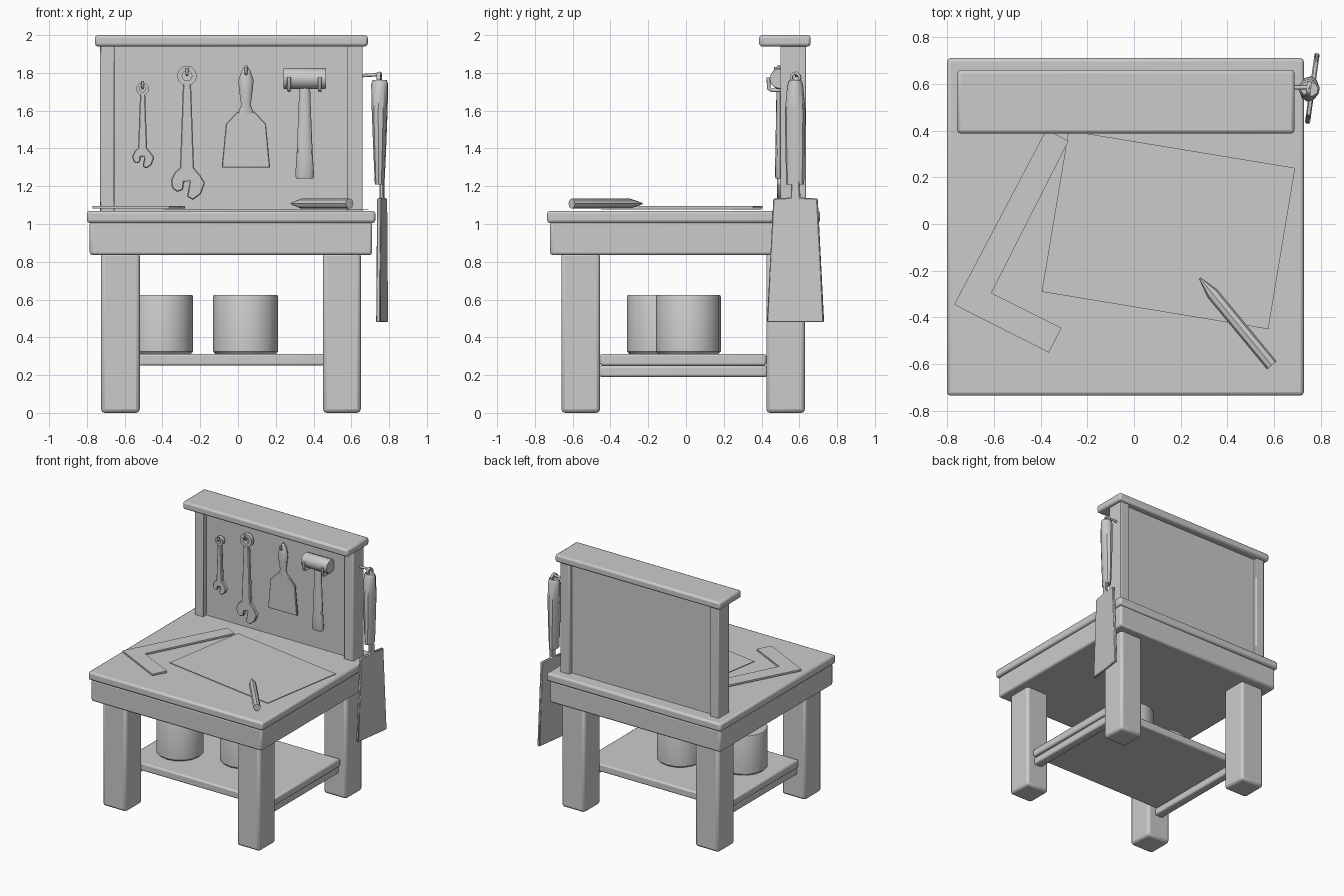
import bpy, bmesh, math
from math import radians, cos, sin, pi

if "Cube" in bpy.data.objects:
    bpy.data.objects.remove(bpy.data.objects["Cube"])


def finish(name, bm, loc=(0, 0, 0), rot=(0, 0, 0), bevel=0, segs=2, smooth=True):
    bmesh.ops.recalc_face_normals(bm, faces=bm.faces)
    me = bpy.data.meshes.new(name)
    bm.to_mesh(me)
    bm.free()
    ob = bpy.data.objects.new(name, me)
    bpy.context.collection.objects.link(ob)
    ob.location, ob.rotation_euler = loc, rot
    if bevel:
        m = ob.modifiers.new("bevel", 'BEVEL')
        m.width, m.segments, m.limit_method = bevel, segs, 'ANGLE'
        m.angle_limit = radians(40)
    if smooth:
        bpy.ops.object.select_all(action='DESELECT')
        ob.select_set(True)
        bpy.context.view_layer.objects.active = ob
        bpy.ops.object.shade_smooth_by_angle(angle=radians(35))
    return ob


def box(name, x, y, z, bevel=0.012):
    bm = bmesh.new()
    bmesh.ops.create_cube(bm, size=1)
    for v in bm.verts:
        for i, (a, b) in enumerate((x, y, z)):
            v.co[i] = (a + b) / 2 + v.co[i] * (b - a)
    return finish(name, bm, bevel=bevel)


def plate(name, pts, thick, loc=(0, 0, 0), rot=(0, 0, 0), bevel=0):
    """Outline in local XY, extruded evenly about local Z."""
    bm = bmesh.new()
    f = bm.faces.new([bm.verts.new((x, y, -thick / 2)) for x, y in pts])
    r = bmesh.ops.extrude_face_region(bm, geom=[f])
    for v in r['geom']:
        if isinstance(v, bmesh.types.BMVert):
            v.co.z += thick
    return finish(name, bm, loc, rot, bevel, 1)


def loft(name, sections, loc=(0, 0, 0), rot=(0, 0, 0), n=12):
    """Elliptical sections (z, rx, ry) joined along local Z."""
    bm = bmesh.new()
    rings = [[bm.verts.new((rx * cos(2 * pi * i / n), ry * sin(2 * pi * i / n), z))
              for i in range(n)] for z, rx, ry in sections]
    for a, b in zip(rings, rings[1:]):
        for i in range(n):
            j = (i + 1) % n
            bm.faces.new((a[i], a[j], b[j], b[i]))
    bm.faces.new(rings[0])
    bm.faces.new(rings[-1])
    return finish(name, bm, loc, rot)


def ring(name, loc, outer, inner, thick, n=12):
    """Flat ring facing the front."""
    bm = bmesh.new()
    loops = [[bm.verts.new((r * cos(2 * pi * i / n), y, r * sin(2 * pi * i / n)))
              for i in range(n)] for r, y in
             ((outer, -thick / 2), (outer, thick / 2), (inner, thick / 2), (inner, -thick / 2))]
    for k in range(4):
        a, b = loops[k], loops[(k + 1) % 4]
        for i in range(n):
            j = (i + 1) % n
            bm.faces.new((a[i], a[j], b[j], b[i]))
    return finish(name, bm, loc)


def wire(name, pts, r=0.008):
    cu = bpy.data.curves.new(name, 'CURVE')
    cu.dimensions, cu.bevel_depth, cu.bevel_resolution, cu.use_fill_caps = '3D', r, 2, True
    s = cu.splines.new('POLY')
    s.points.add(len(pts) - 1)
    for p, c in zip(s.points, pts):
        p.co = (*c, 1)
    ob = bpy.data.objects.new(name, cu)
    bpy.context.collection.objects.link(ob)


def hook(x, z, y=0.475):
    wire("tool_hook", [(x, 0.55, z), (x, y + 0.01, z), (x, y, z + 0.008), (x, y, z + 0.035)])


# Table top and apron
box("table_top", (-0.80, 0.727), (-0.735, 0.71), (1.005, 1.07), 0.015)
box("apron", (-0.785, 0.71), (-0.72, 0.695), (0.835, 1.01), 0.015)

# Legs and side rails
for x in ((-0.725, -0.52), (0.45, 0.65)):
    for y in ((-0.66, -0.455), (0.425, 0.63)):
        box("leg", x, y, (0, 0.85), 0.02)
    c = (x[0] + x[1]) / 2
    box("shelf_rail", (c - 0.035, c + 0.035), (-0.46, 0.43), (0.19, 0.25))
box("lower_shelf", (-0.67, 0.60), (-0.455, 0.425), (0.25, 0.312))

# Cans on the shelf
for x, y in ((-0.41, -0.14), (0.04, 0.012)):
    loft("can", [(0.312, 0.16, 0.16), (0.325, 0.172, 0.172),
                 (0.615, 0.172, 0.172), (0.625, 0.168, 0.168)], (x, y, 0), n=16)

# Back board
box("back_panel", (-0.67, 0.60), (0.54, 0.605), (1.06, 1.95), 0)
for x in ((-0.73, -0.655), (0.577, 0.66)):
    box("back_post", x, (0.50, 0.635), (1.06, 1.95), 0.006)
box("top_cap", (-0.757, 0.687), (0.387, 0.66), (1.94, 2.0), 0.015)

# Wrenches
FRONT = (radians(90), 0, 0)
WRENCH = [(-4, -8), (-7, -92), (-12, -96), (-16, -104), (-15, -112), (-10, -116), (-4, -114),
          (-3, -106), (3, -105), (0, -121), (6, -124), (14, -118), (18, -107), (13, -99),
          (7, -92), (4, -8)]
for x, z, s in ((-0.505, 1.715, 0.0034), (-0.27, 1.785, 0.0053)):
    plate("wrench", [(a * s, b * s) for a, b in WRENCH], 0.03, (x, 0.497, z), FRONT, 0.005)
    ring("wrench_ring", (x, 0.497, z), 10 * s, 5 * s, 0.028)
    hook(x, z + 0.006)

# Flat scraper with shaped handle
plate("scraper_blade", [(-0.128, 1.298), (0.128, 1.298), (0.106, 1.53), (0.045, 1.595),
                        (-0.045, 1.595), (-0.106, 1.53)], 0.018, (0.042, 0.505, 0), FRONT, 0.004)
loft("scraper_handle", [(1.58, 0.045, 0.014), (1.63, 0.025, 0.018), (1.70, 0.035, 0.024),
                        (1.76, 0.041, 0.026), (1.81, 0.024, 0.02), (1.84, 0.006, 0.01)],
     (0.042, 0.505, 0))
hook(0.042, 1.795)

# Mallet
loft("mallet_head", [(-0.112, 0.052, 0.052), (-0.105, 0.056, 0.05), (0.105, 0.056, 0.05),
                     (0.112, 0.052, 0.052)], (0.353, 0.495, 1.77), (0, radians(90), 0), 12)
loft("mallet_handle", [(1.24, 0.044, 0.022), (1.255, 0.05, 0.026), (1.38, 0.042, 0.024),
                       (1.6, 0.033, 0.02), (1.74, 0.028, 0.018)], (0.353, 0.497, 0))
for x in (0.27, 0.433):
    wire("mallet_hook", [(x, 0.55, 1.708), (x, 0.455, 1.708), (x, 0.438, 1.718),
                         (x, 0.436, 1.775)], 0.010)

# Large side scraper hanging on a peg
SIDE = radians(82)
plate("side_blade", [(-0.152, 0.48), (0.152, 0.48), (0.118, 1.135), (0.025, 1.14), (0.022, 1.23),
                     (-0.022, 1.23), (-0.025, 1.14), (-0.118, 1.135)], 0.022,
      (0.763, 0.58, 0), (radians(90), 0, SIDE), 0.005)
loft("side_handle", [(1.21, 0.048, 0.025), (1.4, 0.052, 0.034), (1.6, 0.055, 0.042),
                     (1.74, 0.042, 0.046), (1.762, 0.032, 0.038)],
     (0.75, 0.578, 0), (0, 0, SIDE), 10)
wire("side_peg", [(0.65, 0.585, 1.785), (0.73, 0.585, 1.79), (0.755, 0.585, 1.80)], 0.009)
ring("side_handle_loop", (0.748, 0.58, 1.775), 0.03, 0.016, 0.02).rotation_euler = (0, 0, SIDE)

# Items on the table: paper, carpenter square, pencil
plate("paper", [(-0.28, 0.40), (-0.395, -0.29), (0.575, -0.45), (0.69, 0.24)], 0.004,
      (0, 0, 1.078))
plate("carpenter_square", [(-0.375, 0.405), (-0.77, -0.345), (-0.365, -0.55), (-0.31, -0.445),
                           (-0.61, -0.295), (-0.28, 0.355)], 0.014, (0, 0, 1.089))
ANG = math.atan2(0.375, -0.31)
loft("pencil", [(0, 0.027, 0.027), (0.40, 0.027, 0.027), (0.485, 0.004, 0.004)],
     (0.59, -0.605, 1.108), (0, radians(90), ANG), 8)
